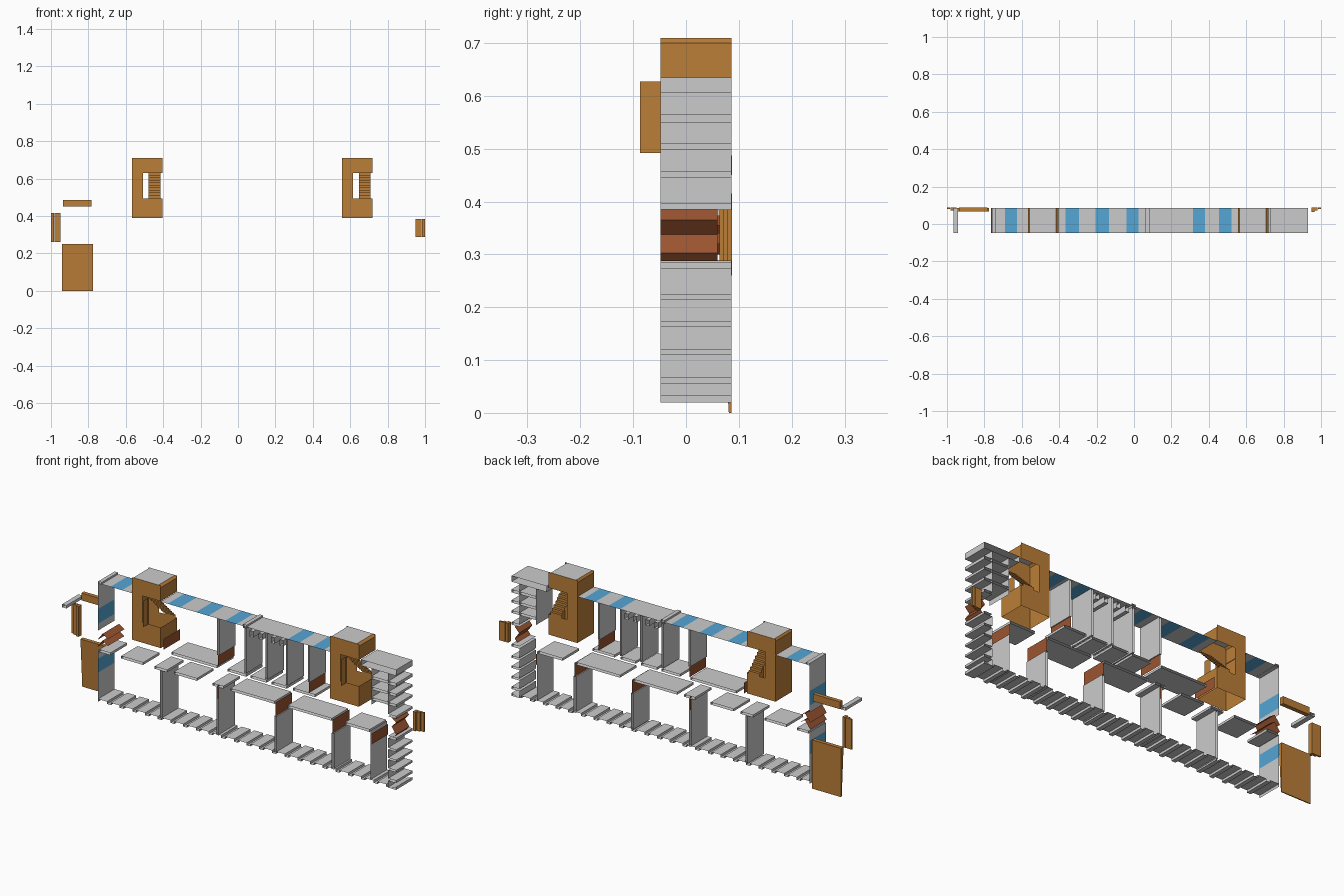
import bpy, bmesh

if "Cube" in bpy.data.objects:
    bpy.data.objects.remove(bpy.data.objects["Cube"])

Y0, Y1 = -0.048, 0.086


def mat(name, c):
    m = bpy.data.materials.new(name)
    m.diffuse_color = (*c, 1)
    m.use_nodes = True
    m.node_tree.nodes["Principled BSDF"].inputs["Base Color"].default_value = m.diffuse_color
    return m


ORANGE = mat("orange", (0.50, 0.21, 0.04))
RUST = mat("rust", (0.33, 0.09, 0.03))
BLUE = mat("blue", (0.09, 0.38, 0.66))


def mesh(name, verts, faces, m=None):
    me = bpy.data.meshes.new(name)
    me.from_pydata(verts, [], faces)
    ob = bpy.data.objects.new(name, me)
    bpy.context.collection.objects.link(ob)
    if m:
        me.materials.append(m)
    return ob


def ribbon(name, pts, m=None, y0=Y0, y1=Y1, closed=False):
    """Open sheet: an x-z profile swept along y without end caps."""
    n = len(pts)
    v = [(x, y0, z) for x, z in pts] + [(x, y1, z) for x, z in pts]
    f = [(i, (i + 1) % n, n + (i + 1) % n, n + i) for i in range(n if closed else n - 1)]
    return mesh(name, v, f, m)


def slab(name, x0, x1, z, t=0.012, m=None):
    return ribbon(name, [(x0, z), (x1, z), (x1, z - t), (x0, z - t)], m, closed=True)


def wall(name, x, z0, z1, m=None, t=0.0):
    if t:
        return ribbon(name, [(x, z0), (x, z1), (x + t, z1), (x + t, z0)], m, closed=True)
    return ribbon(name, [(x, z0), (x, z1)], m)


def box(name, x0, x1, y0, y1, z0, z1, m=None):
    bm = bmesh.new()
    bmesh.ops.create_cube(bm, size=1)
    for v in bm.verts:
        v.co = ((x0 + x1) / 2 + v.co.x * (x1 - x0), (y0 + y1) / 2 + v.co.y * (y1 - y0),
                (z0 + z1) / 2 + v.co.z * (z1 - z0))
    me = bpy.data.meshes.new(name)
    bm.to_mesh(me)
    bm.free()
    ob = bpy.data.objects.new(name, me)
    bpy.context.collection.objects.link(ob)
    if m:
        me.materials.append(m)
    return ob


def banded(name, a, b, spans, point):
    """Straight strip with blue window spans; point maps a parameter to x, z."""
    cuts = [a] + [c for s in spans for c in s] + [b]
    for i in range(len(cuts) - 1):
        glass = i % 2 == 1
        ribbon(name + ("_window" if glass else "_panel"), [point(cuts[i]), point(cuts[i + 1])],
               BLUE if glass else None)


# roof with skylights, and small raised lip
ROOF = 0.628
roof = lambda x: (x, ROOF)
banded("left_roof", -0.76, -0.565, [(-0.69, -0.625)], roof)
banded("main_roof", -0.405, 0.555, [(-0.365, -0.295), (-0.205, -0.135), (-0.04, 0.025),
                                    (0.315, 0.38), (0.455, 0.52)], roof)
slab("right_roof", 0.73, 0.93, 0.635, 0.03)
slab("roof_lip", 0.062, 0.082, 0.637, 0.018)
slab("left_roof_lip", -0.76, -0.74, 0.637, 0.01)

# left outer wall with windows and rusty louvres between the storeys
banded("left_wall_upper", 0.385, 0.635, [(0.42, 0.495)], lambda z: (-0.76, z))
banded("left_wall_lower", 0.02, 0.285, [(0.17, 0.24)], lambda z: (-0.76, z))
for z in (0.32, 0.355):
    ribbon("left_louvre", [(-0.765, z - 0.02), (-0.735, z + 0.02), (-0.705, z)], RUST)

# right outer wall: recessed sheet with projecting ribs
def ribbed(name, top, bottom, ribs):
    pts = [(0.885, top)]
    for z1, z0 in ribs:
        pts += [(0.885, z1), (0.93, z1), (0.93, z0), (0.885, z0)]
    ribbon(name, pts + [(0.885, bottom)])

ribbed("right_wall_upper", 0.605, 0.385, [(0.565, 0.55), (0.51, 0.498), (0.457, 0.445), (0.397, 0.385)])
ribbed("right_wall_lower", 0.285, 0.02, [(0.285, 0.273), (0.225, 0.215), (0.173, 0.163),
                                         (0.12, 0.11), (0.067, 0.055)])
for z in (0.565, 0.51, 0.457):
    slab("right_shelf", 0.79, 0.885, z)
wall("right_room_wall_upper", 0.79, 0.42, 0.605)
wall("right_room_wall_lower", 0.785, 0.03, 0.285)
ribbon("right_louvre", [(0.905, 0.385), (0.93, 0.365), (0.905, 0.338), (0.93, 0.303), (0.915, 0.287)],
       RUST, y1=0.06)
wall("right_inner_door", 0.79, 0.215, 0.27, RUST)

# stepped ground floor
pts, x, i = [], -0.76, 0
while x < 0.89:
    z = 0.022 if i % 2 else 0.034
    w = 0.022 if i % 2 else 0.05
    pts += [(x, z), (x + w, z)]
    x += w
    i += 1
ribbon("ground_floor", pts + [(0.93, 0.034), (0.93, 0.02), (0.885, 0.02)])

# ground storey: walls, rusty door heads and ceilings
for x in (-0.41, -0.088, 0.24, 0.565):
    wall("lower_wall", x, 0.03, 0.275 if x < 0 else 0.215, t=0.012)
    if x > -0.1:
        wall("lower_door_head", x + 0.006, 0.215, 0.285, RUST)
slab("wall_capital", -0.44, -0.37, 0.287)
for a, b in ((-0.755, -0.69), (-0.63, -0.505), (-0.33, -0.20), (-0.11, -0.05),
             (-0.01, 0.24), (0.315, 0.565), (0.64, 0.78)):
    slab("lower_ceiling", a, b, 0.289)

# upper storey: partitions, rusty doors, floors and ceiling beams
for x in (-0.085, 0.07, 0.19, 0.305, 0.43):
    door = x in (-0.085, 0.43)
    wall("upper_wall", x, 0.44 if door else 0.39, ROOF, t=0.01)
    if door:
        wall("upper_door", x + 0.005, 0.385, 0.44, RUST)
wall("tower_side_door", -0.39, 0.385, 0.44, RUST)
for a, b in ((-0.345, -0.085), (-0.025, 0.08), (0.105, 0.195), (0.225, 0.31), (0.345, 0.47)):
    slab("upper_floor", a, b, 0.385)
for x in (0.10, 0.15, 0.22, 0.27):
    slab("ceiling_beam", x, x + 0.02, 0.615, 0.03)

# two stair towers: C-shaped front and back, open side, stairs inside
def tower(ox):
    w = 0.163
    for y in (Y0, Y1):
        c = [(0, .39), (w, .39), (w, .495), (.06, .495), (.06, .63), (w, .63), (w, .71), (0, .71)]
        mesh("tower_face", [(ox + a, y, z) for a, z in c],
             [(0, 1, 2, 3), (0, 3, 4, 7), (4, 5, 6, 7)], ORANGE)
    wall("tower_left_side", ox, 0.39, 0.70, ORANGE)
    wall("tower_right_lower", ox + w, 0.39, 0.495, ORANGE)
    wall("tower_right_upper", ox + w, 0.63, 0.70, ORANGE)
    ribbon("tower_cap", [(ox + 0.008, 0.71), (ox + w - 0.012, 0.71)])
    ribbon("tower_cap_edge", [(ox, 0.70), (ox + 0.008, 0.71)], ORANGE)
    ribbon("tower_cap_edge", [(ox + w - 0.012, 0.71), (ox + w, 0.70)], ORANGE)
    # stairs running down towards the back
    n, a, b = 10, ox + 0.09, ox + 0.153
    prof = []
    for k in range(n):
        y = Y0 + (Y1 - Y0) * k / n
        prof += [(y, 0.63 - 0.135 * k / n), (y + (Y1 - Y0) / n, 0.63 - 0.135 * k / n)]
    prof.append((Y1, 0.495))
    m = len(prof)
    mesh("tower_stairs", [(a, y, z) for y, z in prof] + [(b, y, z) for y, z in prof],
         [(j, j + 1, m + j + 1, m + j) for j in range(m - 1)], ORANGE)
    # upright panel at the head of the stairs
    mesh("stair_panel", [(a, -0.087, 0.492), (a, Y0, 0.492), (a, Y0, 0.627), (a, -0.087, 0.627)],
         [(0, 1, 2, 3)], ORANGE)

tower(-0.568)
tower(0.556)

# loose timber panels outside both ends
p = box("left_gate", -0.94, -0.775, 0.066, 0.086, 0, 0.25, ORANGE)
for v in p.data.vertices:
    if v.co.z < 0.1 and v.co.y < 0.08:
        v.co.y = 0.081
box("left_beam", -0.935, -0.782, 0.066, 0.087, 0.45, 0.487, ORANGE)
for k in range(3):
    d = 0.018 * k
    box("left_shutter_slat", -1 + d, -0.984 + d, 0.087 - 0.008 * (k + 1), 0.087, 0.26, 0.415, ORANGE)
    box("right_shutter_slat", 0.984 - d, 1 - d, 0.087 - 0.008 * (k + 1), 0.087, 0.287, 0.385, ORANGE)
slab("left_ledge", -0.965, -0.94, 0.465, 0.015)
